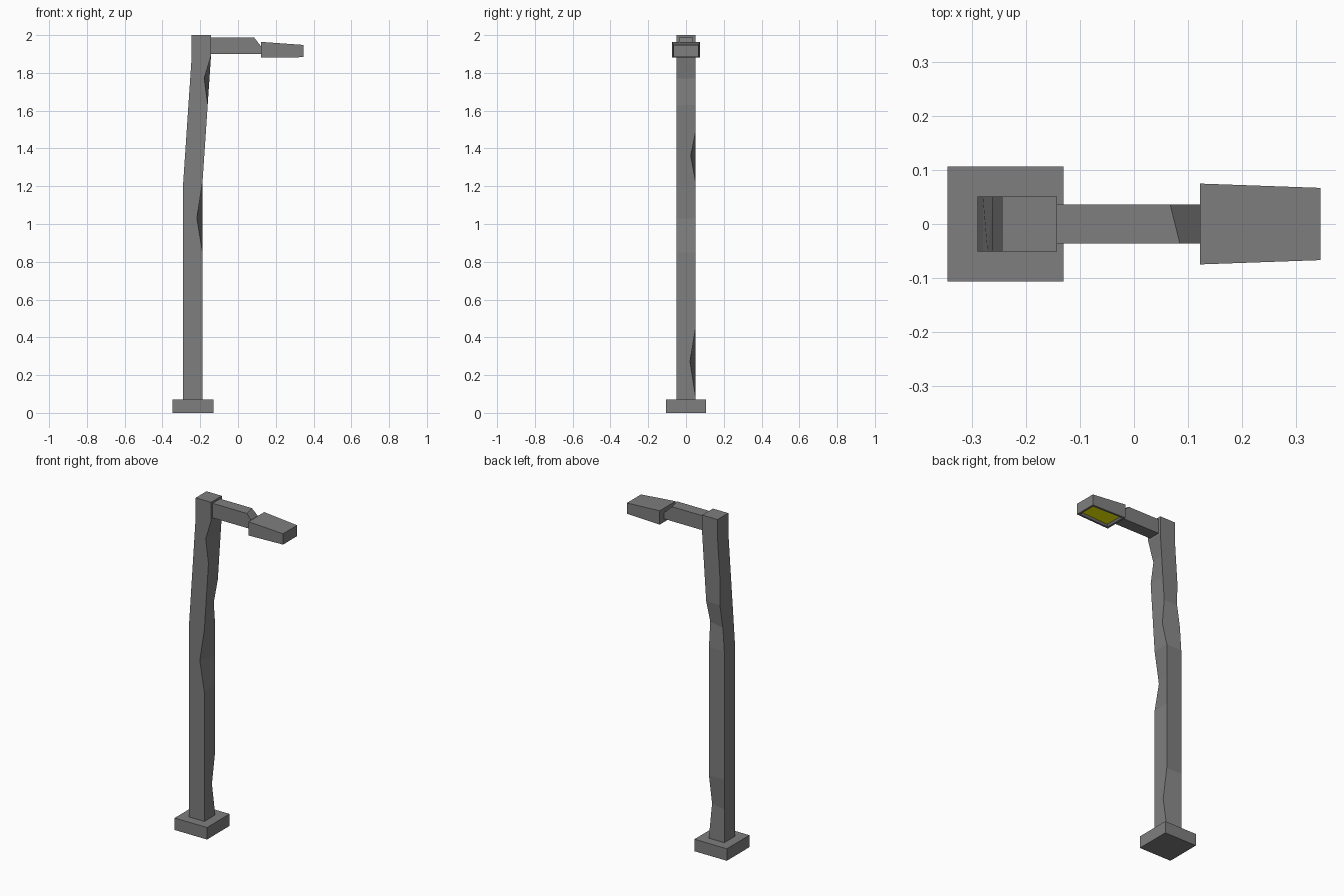
import bpy, bmesh

if "Cube" in bpy.data.objects:
    bpy.data.objects.remove(bpy.data.objects["Cube"])


def material(name, color):
    mat = bpy.data.materials.new(name)
    mat.diffuse_color = color
    mat.use_nodes = True
    mat.node_tree.nodes["Principled BSDF"].inputs["Base Color"].default_value = mat.diffuse_color
    return mat


GREY = material("dark_grey", (0.21, 0.21, 0.21, 1))
YELLOW = material("lens_yellow", (1, 1, 0, 1))


def finish(name, bm):
    mesh = bpy.data.meshes.new(name)
    bm.to_mesh(mesh)
    bm.free()
    mesh.materials.append(GREY)
    obj = bpy.data.objects.new(name, mesh)
    bpy.context.collection.objects.link(obj)
    return obj


def loft(rings):
    """Closed tube through four-cornered rings."""
    bm = bmesh.new()
    loops = [[bm.verts.new(p) for p in ring] for ring in rings]
    for a, b in zip(loops, loops[1:]):
        for i in range(4):
            j = (i + 1) % 4
            bm.faces.new((a[i], a[j], b[j], b[i]))
    bm.faces.new(loops[0][::-1])
    bm.faces.new(loops[-1])
    bmesh.ops.recalc_face_normals(bm, faces=bm.faces)
    bm.normal_update()
    return bm


def level(x0, x1, half_y, z):
    return [(x0, -half_y, z), (x1, -half_y, z), (x1, half_y, z), (x0, half_y, z)]


def section(x, half_y, z0, z1):
    return [(x, -half_y, z0), (x, half_y, z0), (x, half_y, z1), (x, -half_y, z1)]


# Square footing
finish("base", loft([level(-0.346, -0.131, 0.107, 0), level(-0.346, -0.131, 0.107, 0.072)]))

# Leaning pole; dents pull one corner: height -> (corner, dx, dy)
dents = {0.27: (2, 0, -0.03), 1.03: (1, -0.03, 0), 1.36: (2, 0, -0.026),
         1.49: (3, 0.011, 0), 1.77: (1, -0.028, 0)}
rings = []
for z in (0.06, 0.08, 0.27, 0.45, 0.85, 1.03, 1.22, 1.36, 1.49, 1.63, 1.77, 1.89, 2.0):
    lean = 0.045 * min(max((z - 1.22) / 0.67, 0), 1)
    ring = level(-0.29 + lean, -0.188 + lean, 0.051, z)
    if z in dents:
        c, dx, dy = dents[z]
        x, y, _ = ring[c]
        ring[c] = (x + dx, y + dy, z)
    rings.append(ring)
finish("pole", loft(rings))

# Arm with a skewed chamfer at its tip
tip = section(0.076, 0.036, 1.901, 1.988)
tip[2] = (0.067, 0.036, 1.988)
tip[3] = (0.085, -0.036, 1.988)
finish("arm", loft([section(-0.16, 0.036, 1.901, 1.988), tip,
                    section(0.13, 0.036, 1.901, 1.93)]))

# Tapered lamp head with a rimmed, recessed lens underside
bm = loft([section(0.122, 0.075, 1.881, 1.964), section(0.346, 0.067, 1.883, 1.948)])
lens = min(bm.faces, key=lambda f: f.normal.z)
bmesh.ops.inset_region(bm, faces=[lens], thickness=0.017)
bmesh.ops.inset_region(bm, faces=[lens], thickness=0.012, depth=-0.01)
lens.material_index = 1
finish("lamp_head", bm).data.materials.append(YELLOW)
